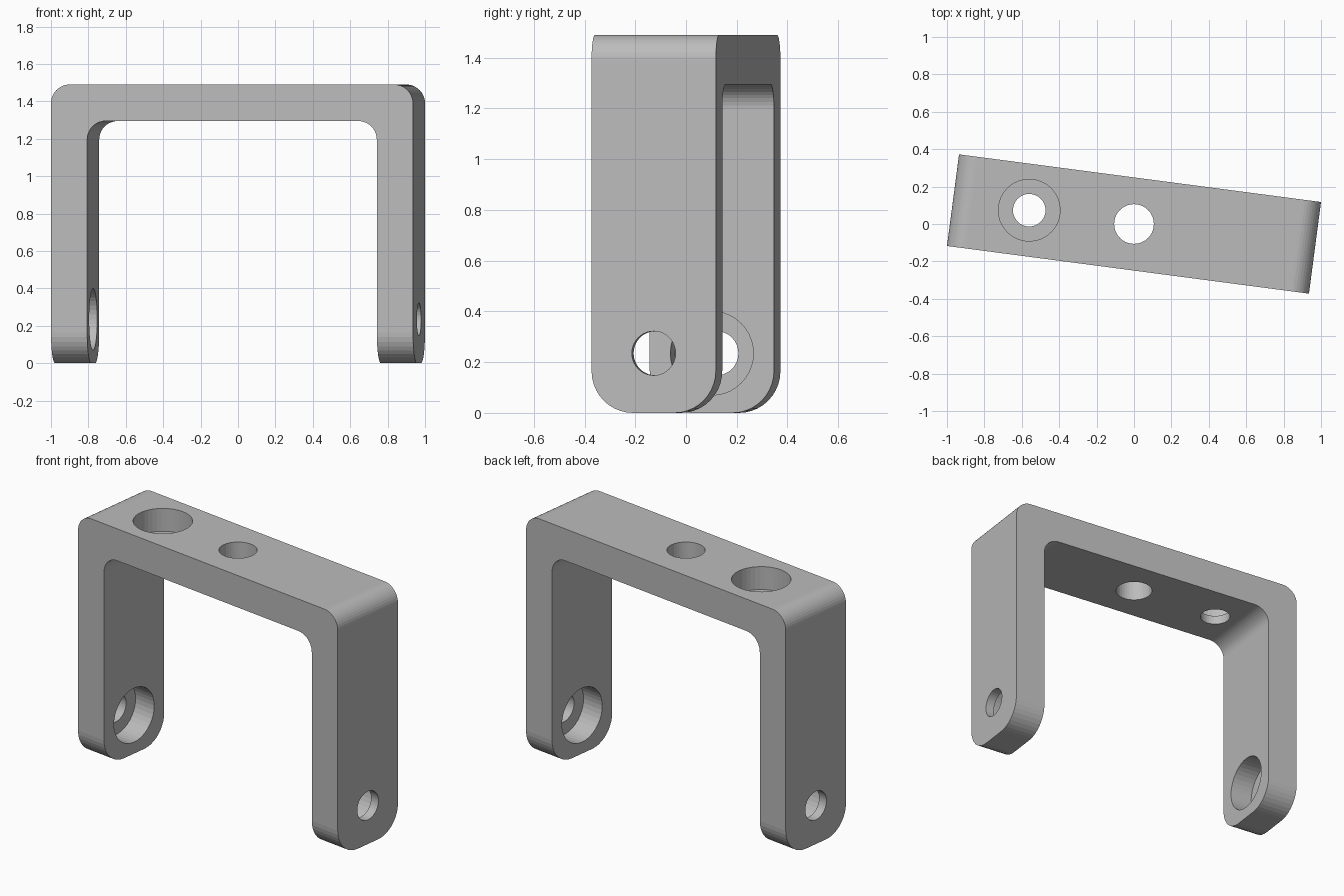
import bpy, bmesh, math
from mathutils import Matrix, Vector

if "Cube" in bpy.data.objects:
    bpy.data.objects.remove(bpy.data.objects["Cube"])

L, W, H, T = 1.952, 0.494, 1.49, 0.195    # length, width, height, wall thickness
FILLET, FOOT_R = 0.1, 0.165               # arch corner and foot radii
BORE_DEPTH, HOLE_Z = 0.14, 0.235
TURN = Matrix.Rotation(math.radians(-7.5), 4, 'Z')

grey = bpy.data.materials.new("grey metal")
grey.diffuse_color = (0.5, 0.5, 0.5, 1)
grey.use_nodes = True
grey.node_tree.nodes["Principled BSDF"].inputs["Base Color"].default_value = grey.diffuse_color


def finish(bm, name):
    bm.transform(TURN)
    bmesh.ops.recalc_face_normals(bm, faces=bm.faces)
    mesh = bpy.data.meshes.new(name)
    bm.to_mesh(mesh)
    bm.free()
    mesh.materials.append(grey)
    obj = bpy.data.objects.new(name, mesh)
    bpy.context.collection.objects.link(obj)
    return obj


def arc(cx, cz, r, a0, a1, n=10):
    angles = [math.radians(a0 + (a1 - a0) * i / n) for i in range(n + 1)]
    return [(cx + r * math.cos(a), cz + r * math.sin(a)) for a in angles]


# U-shaped arch profile: right half, then mirrored to the left
outer = [(L / 2, 0)] + arc(L / 2 - FILLET, H - FILLET, FILLET, 0, 90)
inner = [(L / 2 - T, 0)] + arc(L / 2 - T - FILLET, H - T - FILLET, FILLET, 0, 90)


def mirrored(points):
    return points + [(-x, z) for x, z in reversed(points)]


profile = mirrored(outer) + mirrored(inner)[::-1]
bm = bmesh.new()
face = bm.faces.new([bm.verts.new((x, -W / 2, z)) for x, z in profile])
ext = bmesh.ops.extrude_face_region(bm, geom=[face])
bmesh.ops.translate(bm, vec=(0, W, 0),
                    verts=[v for v in ext["geom"] if isinstance(v, bmesh.types.BMVert)])
bmesh.ops.recalc_face_normals(bm, faces=bm.faces)

# Rounded feet
feet = [e for e in bm.edges
        if all(v.co.z < 1e-5 for v in e.verts)
        and abs(e.verts[0].co.y - e.verts[1].co.y) < 1e-5]
bmesh.ops.bevel(bm, geom=feet, offset=FOOT_R, offset_type='OFFSET',
                segments=10, profile=0.5, affect='EDGES')
bracket = finish(bm, "bracket")


# Holes and counterbores
def cut(name, centre, radius, depth, axis):
    bm = bmesh.new()
    spin = Matrix.Rotation(math.pi / 2, 4, 'Y') if axis == 'X' else Matrix()
    bmesh.ops.create_cone(bm, cap_ends=True, segments=40, radius1=radius, radius2=radius,
                          depth=depth, matrix=Matrix.Translation(Vector(centre)) @ spin)
    cutter = finish(bm, name)
    cutter.hide_render = True
    cutter.hide_viewport = True
    cutter.display_type = 'WIRE'
    mod = bracket.modifiers.new(name, 'BOOLEAN')
    mod.operation = 'DIFFERENCE'
    mod.solver = 'EXACT'
    mod.object = cutter


cut("leg_counterbore_cutter", (0, 0, HOLE_Z), 0.165, L - 2 * T + 2 * BORE_DEPTH, 'X')
cut("leg_hole_cutter", (0, 0, HOLE_Z), 0.087, L + 0.4, 'X')
cut("top_counterbore_cutter", (-0.565, 0, H - BORE_DEPTH + 0.25), 0.165, 0.5, 'Z')
cut("top_side_hole_cutter", (-0.565, 0, H - T / 2), 0.087, 0.5, 'Z')
cut("top_centre_hole_cutter", (0, 0, H - T / 2), 0.106, 0.5, 'Z')
